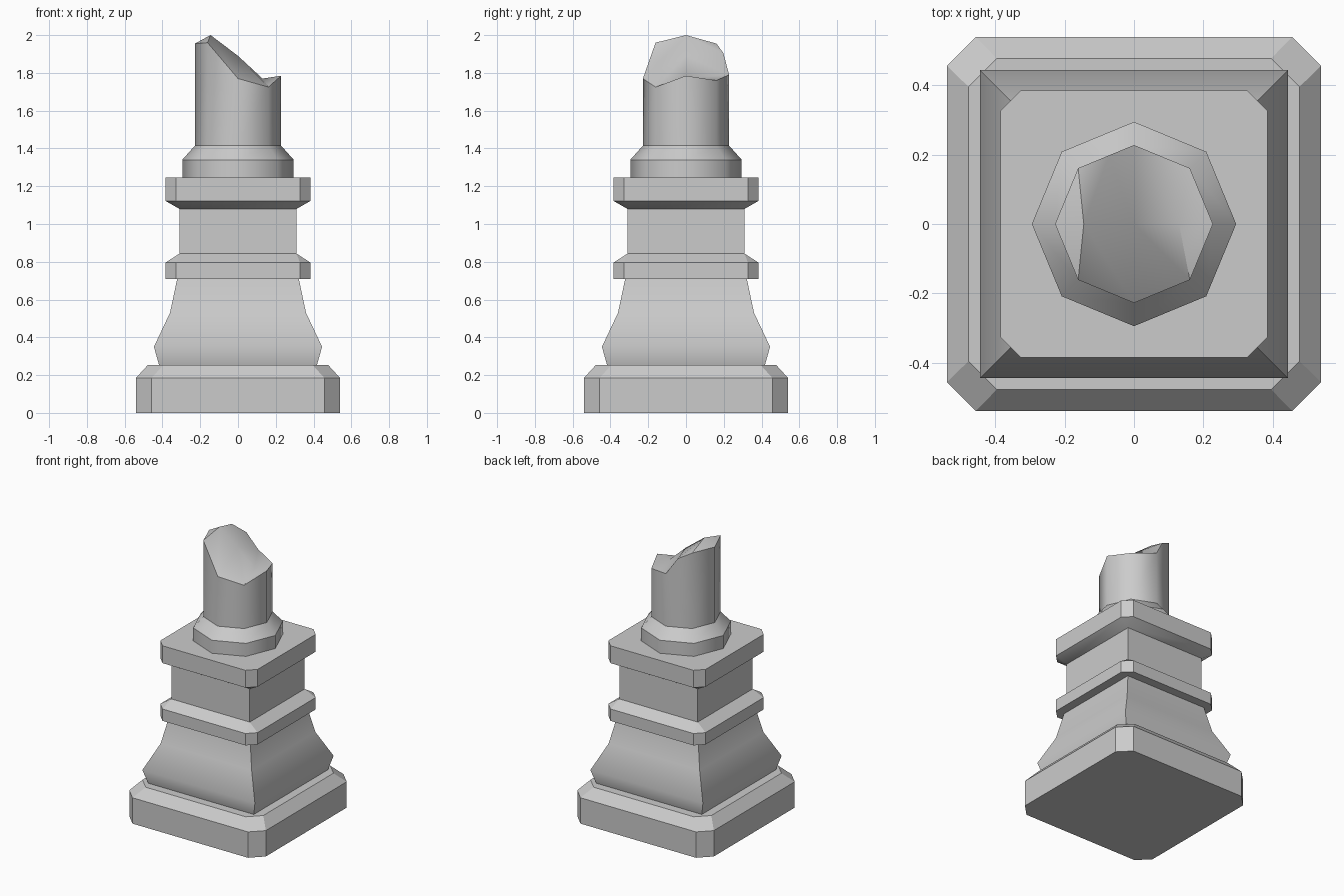
import bpy, bmesh
from math import cos, sin, pi, radians
from mathutils import Vector

cube = bpy.data.objects.get("Cube")
if cube:
    bpy.data.objects.remove(cube, do_unlink=True)

stone = bpy.data.materials.new("grey_stone")
stone.use_nodes = True
GREY = (0.6, 0.6, 0.6, 1)
stone.diffuse_color = GREY
stone.node_tree.nodes["Principled BSDF"].inputs["Base Color"].default_value = GREY


def square_ring(half, cut, z):
    """Square outline with cut corners (cut 0 gives plain corners)."""
    k = half - cut
    quarter = [(half, -k), (half, k)]
    ring = []
    for _ in range(4):
        ring += [Vector((x, y, z)) for x, y in quarter]
        quarter = [(-y, x) for x, y in quarter]
    return ring


def octagon_ring(radius, z):
    return [Vector((radius * cos(i * pi / 4), radius * sin(i * pi / 4), z)) for i in range(8)]


def loft(bm, rings, cap_top=True):
    """Skin a stack of outlines and close the ends."""
    loops = [[bm.verts.new(p) for p in ring] for ring in rings]
    for low, high in zip(loops, loops[1:]):
        for i in range(len(low)):
            j = (i + 1) % len(low)
            bm.faces.new((low[i], low[j], high[j], high[i]))
    bm.faces.new(loops[0][::-1])
    if cap_top:
        bm.faces.new(loops[-1])
    return loops


def finish(name, bm, angle, crisp_rings=False):
    """Merge corners, set smooth faces with sharp edges, and add the object."""
    bmesh.ops.remove_doubles(bm, verts=bm.verts, dist=0.0005)
    bmesh.ops.recalc_face_normals(bm, faces=bm.faces)
    for f in bm.faces:
        f.smooth = True
        f.material_index = 0
    for e in bm.edges:
        level = abs(e.verts[0].co.z - e.verts[1].co.z) < 0.001
        e.smooth = e.calc_face_angle(0) < radians(angle) and not (crisp_rings and level)
    mesh = bpy.data.meshes.new(name)
    bm.to_mesh(mesh)
    bm.free()
    mesh.materials.append(stone)
    obj = bpy.data.objects.new(name, mesh)
    bpy.context.collection.objects.link(obj)


def square_part(name, profile, angle=25):
    bm = bmesh.new()
    loft(bm, [square_ring(*p) for p in profile])
    finish(name, bm, angle)


# Square pedestal: each profile row is half width, corner cut, height
square_part("base_plinth", [(0.54, 0.083, 0), (0.54, 0.083, 0.185), (0.478, 0.082, 0.253)])
square_part("flared_foot", [(0.418, 0, 0.253), (0.445, 0, 0.35), (0.36, 0, 0.53),
                            (0.322, 0, 0.71)], angle=60)
square_part("lower_collar", [(0.385, 0.057, 0.71), (0.385, 0.057, 0.795), (0.31, 0, 0.843)])
square_part("pedestal_block", [(0.31, 0, 0.843), (0.31, 0, 1.08)])
square_part("upper_cap", [(0.31, 0, 1.08), (0.385, 0.057, 1.123), (0.385, 0.057, 1.247)])

# Octagonal column foot
bm = bmesh.new()
loft(bm, [octagon_ring(0.295, 1.247), octagon_ring(0.295, 1.34), octagon_ring(0.228, 1.415)])
finish("column_foot", bm, 50, crisp_rings=True)

# Column shaft with a broken top: rim heights run round from the left side
bm = bmesh.new()
heights = [1.785, 1.76, 1.79, 1.955, 1.955, 1.96, 1.77, 1.725]
bottom = octagon_ring(0.228, 1.415)
top = [Vector((p.x, p.y, z)) for p, z in zip(bottom, heights)]
rim = loft(bm, [bottom, top], cap_top=False)[1]
rim_edges = [bm.edges.get((rim[i], rim[i - 1])) for i in range(8)]

# Chip standing up along the back edge of the rim
edge = bm.edges.get((rim[2], rim[3]))
_, chip = bmesh.utils.edge_split(edge, rim[2], 0.45)
chip.co.z = 1.905

# Fracture surface stepping down along a central ridge
peak, middle, low = [bm.verts.new((x, 0, z)) for x, z in ((-0.145, 2.0), (0, 1.89), (0.13, 1.77))]
r = rim
for face in ((peak, r[4], r[5]), (peak, r[3], r[4]), (peak, r[5], r[6]), (peak, r[6], middle),
             (middle, r[6], r[7]), (middle, r[7], low), (low, r[7], r[0]), (low, r[0], r[1]),
             (low, r[1], r[2]), (low, r[2], middle), (middle, r[2], chip),
             (middle, chip, peak), (peak, chip, r[3])):
    bm.faces.new(face)
finish("broken_shaft", bm, 50)
